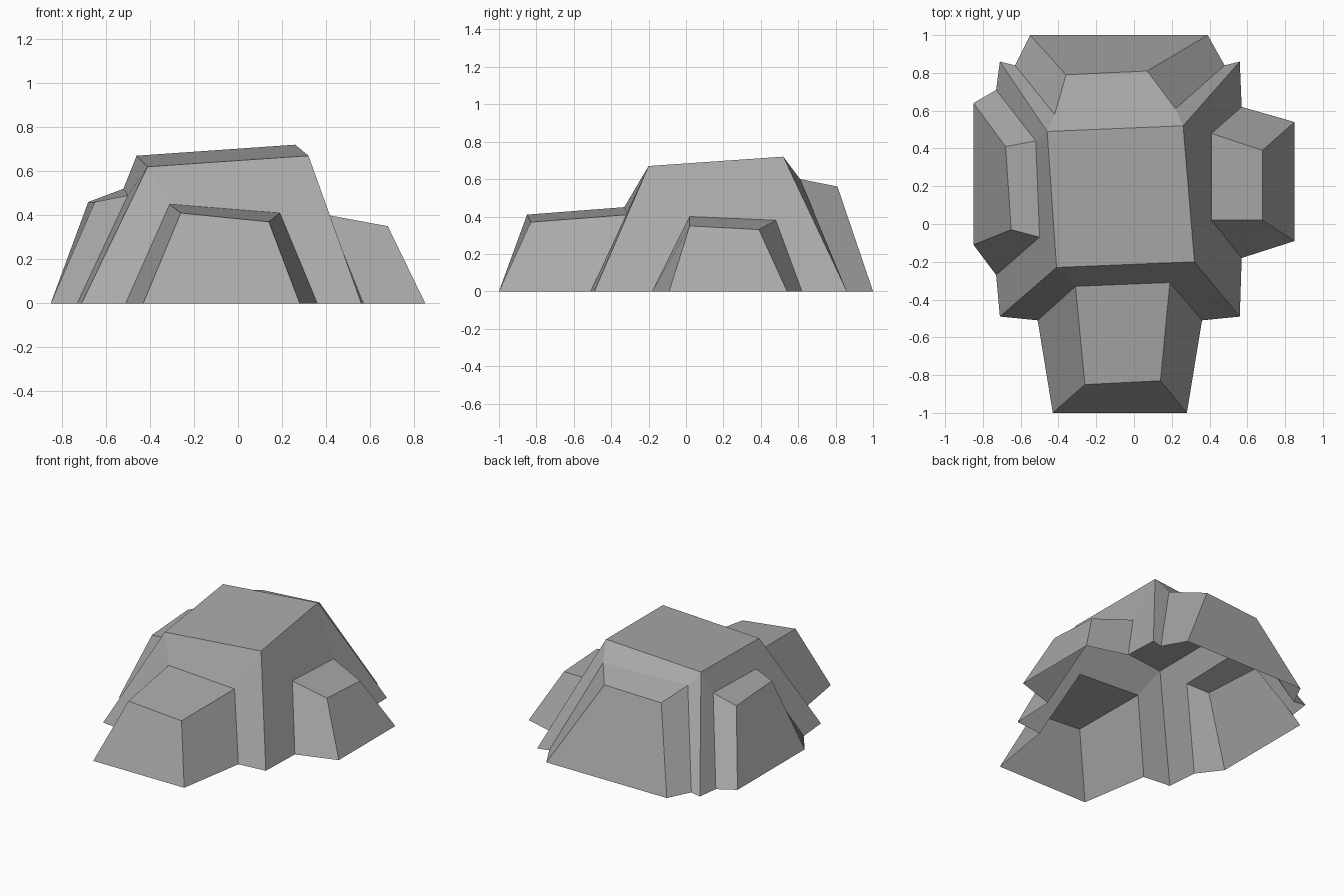
import bpy
import bmesh

if "Cube" in bpy.data.objects:
    bpy.data.objects.remove(bpy.data.objects["Cube"], do_unlink=True)

# One stone grey for the whole boulder
stone = bpy.data.materials.new("stone_grey")
stone.use_nodes = True
stone_colour = (0.4, 0.4, 0.4, 1)
stone.diffuse_color = stone_colour
stone.node_tree.nodes["Principled BSDF"].inputs["Base Color"].default_value = stone_colour


def ground(point):
    """Lift a plan position to a point on the ground."""
    return (point[0], point[1], 0)


def build_object(name, faces):
    """Make a flat-shaded object from faces given as lists of points, welding shared corners."""
    bm = bmesh.new()
    corners = {}
    for face in faces:
        for point in face:
            if point not in corners:
                corners[point] = bm.verts.new(point)
        bm.faces.new([corners[point] for point in face])
    mesh = bpy.data.meshes.new(name)
    bm.to_mesh(mesh)
    bm.free()
    mesh.materials.append(stone)
    obj = bpy.data.objects.new(name, mesh)
    bpy.context.collection.objects.link(obj)
    return obj


# Core: base and top corners, counter-clockwise from the front
core_base = [(-.71, -.49), (.56, -.49), (.56, .86), (-.71, .86)]
core_top = [(-.41, -.23, .62), (.32, -.2, .67), (.26, .52, .72), (-.46, .49, .67)]

# Ledges: each has inner base, outer base, inner top and outer top pairs,
# running counter-clockwise around the core
ledges = {
    "front_ledge": (
        [(-.51, -.51), (.36, -.51)], [(-.43, -1), (.28, -1)],
        [(-.31, -.33, .45), (.19, -.31, .41)], [(-.26, -.85, .41), (.14, -.83, .37)]),
    "left_ledge": (
        [(.57, -.18), (.57, .62)], [(.85, -.09), (.85, .54)],
        [(.41, .02, .4), (.41, .48, .38)], [(.68, .02, .35), (.68, .39, .33)]),
    "back_ledge": (
        [(.48, .84), (-.63, .84)], [(.39, 1), (-.55, 1)],
        [(.22, .61, .6), (-.42, .58, .6)], [(.07, .81, .56), (-.36, .79, .54)]),
    "right_ledge": (
        [(-.73, .71), (-.73, -.27)], [(-.85, .64), (-.85, -.11)],
        [(-.52, .44, .52), (-.5, -.07, .49)], [(-.68, .41, .46), (-.65, -.03, .46)]),
}

core_faces = [core_top]
for side, (name, rings) in enumerate(ledges.items()):
    inner_base, outer_base, inner_top, outer_top = rings
    in_a, in_b = map(ground, inner_base)
    out_a, out_b = map(ground, outer_base)
    in_top_a, in_top_b = inner_top
    out_top_a, out_top_b = outer_top

    # Core wall framing the ledge opening
    following = (side + 1) % len(core_base)
    base_a, base_b = ground(core_base[side]), ground(core_base[following])
    top_a, top_b = core_top[side], core_top[following]
    core_faces += [
        (base_a, in_a, in_top_a, top_a),
        (in_top_a, in_top_b, top_b, top_a),
        (in_b, base_b, top_b, in_top_b),
    ]

    # Ledge shell, open towards the core and the ground
    build_object(name, [
        (out_a, out_b, out_top_b, out_top_a),
        (out_top_a, out_top_b, in_top_b, in_top_a),
        (in_a, out_a, out_top_a, in_top_a),
        (out_b, in_b, in_top_b, out_top_b),
    ])

build_object("boulder_core", core_faces)
